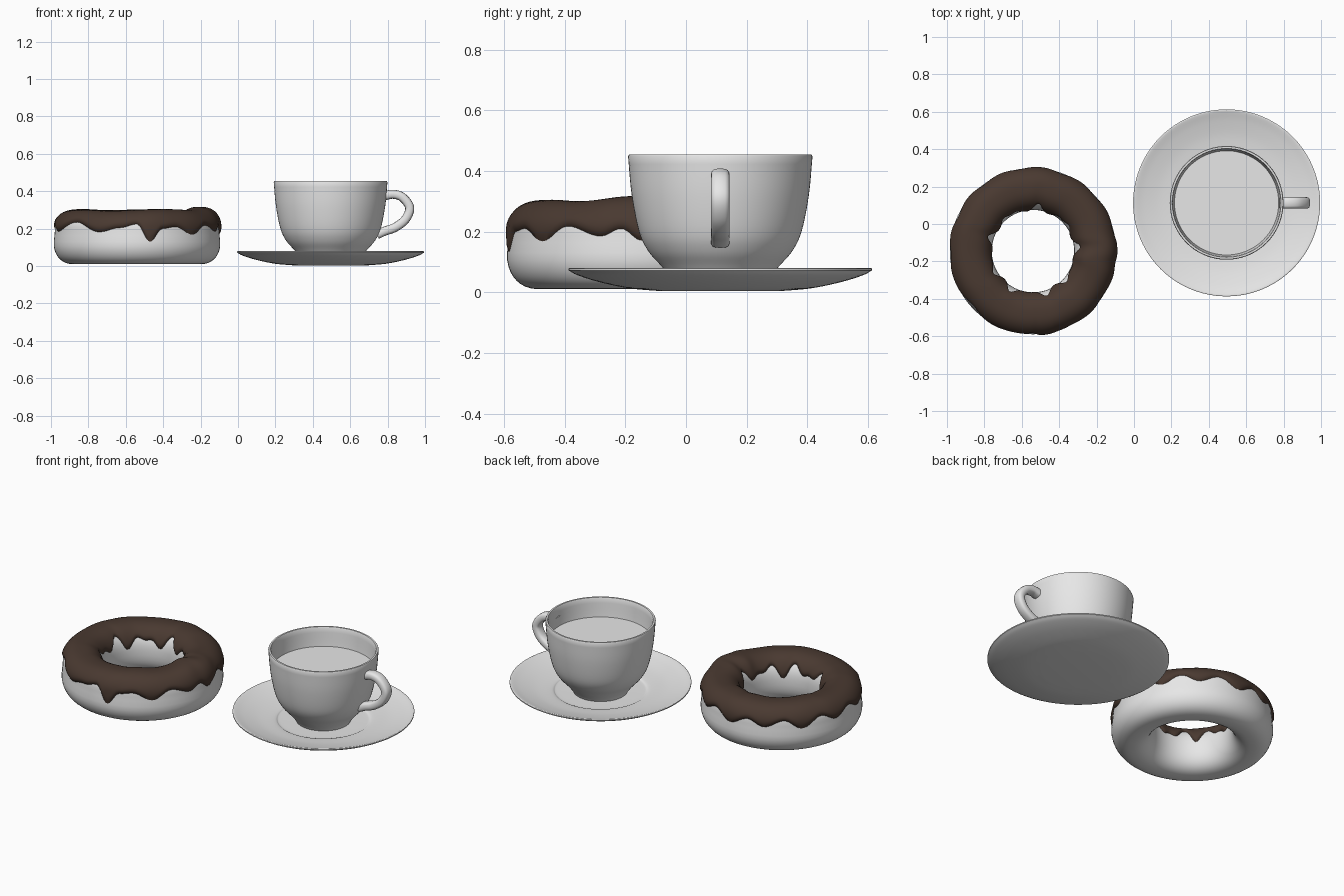
import bpy, bmesh, math
from mathutils import Vector

if "Cube" in bpy.data.objects:
    bpy.data.objects.remove(bpy.data.objects["Cube"])


def material(name, rgb):
    m = bpy.data.materials.new(name)
    m.diffuse_color = (*rgb, 1)
    m.use_nodes = True
    m.node_tree.nodes["Principled BSDF"].inputs["Base Color"].default_value = m.diffuse_color
    return m


GREY = material("light grey", (0.8, 0.8, 0.8))
BROWN = material("chocolate brown", (0.067, 0.041, 0.030))


def spline(pts, n=5):
    """Catmull-Rom curve through the given points."""
    p = [Vector(q) for q in pts]
    p = [2 * p[0] - p[1]] + p + [2 * p[-1] - p[-2]]
    out = []
    for i in range(1, len(p) - 2):
        a, b, c, d = p[i - 1:i + 3]
        for k in range(n):
            t = k / n
            out.append(0.5 * (2 * b + (c - a) * t + (2 * a - 5 * b + 4 * c - d) * t * t
                              + (3 * b - a - 3 * c + d) * t ** 3))
    return out + [p[-2]]


def rings_mesh(name, rings, mat, loc, wrap, closed, caps=False, angle=50):
    """Skin a list of point rings: wrap joins last ring to first, closed closes each ring."""
    bm = bmesh.new()
    vs = [[bm.verts.new(p) for p in r] for r in rings]
    n, m = len(vs), len(vs[0])
    for i in range(n if wrap else n - 1):
        for j in range(m if closed else m - 1):
            a, b = vs[i], vs[(i + 1) % n]
            k = (j + 1) % m
            bm.faces.new((a[j], b[j], b[k], a[k]))
    if caps:
        bm.faces.new(vs[0])
        bm.faces.new(vs[-1])
    bmesh.ops.remove_doubles(bm, verts=bm.verts, dist=1e-5)
    bmesh.ops.recalc_face_normals(bm, faces=bm.faces)
    me = bpy.data.meshes.new(name)
    bm.to_mesh(me)
    bm.free()
    me.materials.append(mat)
    me.shade_smooth()
    me.set_sharp_from_angle(angle=math.radians(angle))
    ob = bpy.data.objects.new(name, me)
    ob.location = loc
    bpy.context.collection.objects.link(ob)
    return ob


def lathe(name, profile, mat, loc, seg=72, closed=False):
    rings = []
    for i in range(seg):
        a = 2 * math.pi * i / seg
        rings.append([(r * math.cos(a), r * math.sin(a), z) for r, z in profile])
    return rings_mesh(name, rings, mat, loc, True, closed)


CUP = (0.495, 0.113, 0)
DONUT = (-0.54, -0.145, 0)

# saucer
under = spline([(0.2, 0.004), (0.3, 0.013), (0.4, 0.034), (0.47, 0.056), (0.5, 0.072)])
upper = spline([(0.5, 0.078), (0.49, 0.079), (0.44, 0.064), (0.36, 0.046), (0.27, 0.034),
                (0.25, 0.026), (0.22, 0.024)])
lathe("saucer", [(0, 0.004)] + under + upper + [(0, 0.024)], GREY, CUP, 96)

# cup: outer wall, rim, inner wall
outer = spline([(0.15, 0.026), (0.165, 0.05), (0.195, 0.087), (0.237, 0.135), (0.268, 0.2),
                (0.292, 0.32), (0.304, 0.448)])
inner = spline([(0.288, 0.448), (0.276, 0.32), (0.252, 0.2), (0.2, 0.12), (0.14, 0.06)])
lathe("cup", [(0, 0.026)] + outer + [(0.301, 0.454), (0.291, 0.454)] + inner + [(0, 0.06)],
      GREY, CUP)

# drink surface
lathe("drink", [(0, 0.34), (0.279, 0.34)], GREY, CUP)

# handle: rounded cross-section swept along a curve in the xz plane
path = spline([(0.285, 0.375), (0.335, 0.384), (0.385, 0.367), (0.423, 0.312), (0.400, 0.250),
               (0.345, 0.207), (0.290, 0.187), (0.248, 0.168)], 6)
rings = []
for i, p in enumerate(path):
    t = (path[min(i + 1, len(path) - 1)] - path[max(i - 1, 0)]).normalized()
    nrm = Vector((-t.y, t.x))
    ring = []
    for k in range(16):
        a = 2 * math.pi * k / 16
        c, s = math.cos(a), math.sin(a)
        w = 0.031 * math.copysign(abs(c) ** 0.7, c)
        h = 0.024 * math.copysign(abs(s) ** 0.7, s)
        ring.append((p.x + nrm.x * h, w, p.y + nrm.y * h))
    rings.append(ring)
rings_mesh("handle", rings, GREY, CUP, False, True, True, 60)

# dough ring with a squarish oval section
ZC, RZ, RC, RR, POW = 0.148, 0.138, 0.334, 0.114, 2.4


def section(phi, off=0.0):
    c, s = math.cos(phi), math.sin(phi)
    c = math.copysign(abs(c) ** (2 / POW), c)
    s = math.copysign(abs(s) ** (2 / POW), s)
    dent = 0.007 * math.exp(-((phi - 0.15) / 0.25) ** 2)   # soft waist on the outside
    return RC + (RR + off) * c - dent, ZC + (RZ + off) * s


lathe("dough", [section(2 * math.pi * (k / 40) - 1.5) for k in range(40)], GREY, DONUT, 72, True)

# icing: drip heights around the outer edge (degrees, z)
DRIPS = [(0, .17), (15, .22), (28, .175), (42, .22), (55, .18), (70, .22), (85, .17), (100, .215),
         (112, .18), (127, .22), (140, .17), (155, .225), (168, .185), (182, .225), (197, .185),
         (222, .235), (243, .182), (258, .205), (270, .225), (279, .13), (288, .2), (298, .21),
         (312, .168), (326, .218), (342, .185), (351, .21), (360, .17)]


def drip(deg):
    for (a, za), (b, zb) in zip(DRIPS, DRIPS[1:]):
        if a <= deg <= b:
            t = (1 - math.cos(math.pi * (deg - a) / (b - a))) / 2
            return za + (zb - za) * t


def phi_at(z):
    s = (z - ZC) / RZ
    return math.asin(math.copysign(abs(s) ** (POW / 2), s))


rings = []
SEG, STEPS = 180, 24
for i in range(SEG):
    deg = 360 * i / SEG
    a = math.radians(deg)
    lo = phi_at(drip(deg))
    hi = math.pi - phi_at(0.215 + 0.025 * math.sin(9 * a + 1) + 0.018 * math.sin(14 * a))
    # thickness varies gently, with a lump on the right side and a dip at the front left
    thick = 0.016 + 0.003 * math.sin(5 * a + 1)
    thick += 0.014 * math.exp(-((math.remainder(deg - 352, 360)) / 18) ** 2)
    thick -= 0.007 * math.exp(-((deg - 235) / 22) ** 2)
    prof = []
    for k in range(STEPS + 1):
        t = k / STEPS
        side = min(1.0, 10 * min(t, 1 - t))
        top = math.sin(math.pi * t) ** 2
        off = (0.012 + (thick - 0.012) * top) * math.sqrt(1 - (1 - side) ** 2)
        prof.append(section(lo + (hi - lo) * t, off))
    prof += [section(lo + (hi - lo) * (1 - k / 8), -0.006) for k in range(9)]
    rings.append([(r * math.cos(a), r * math.sin(a), z) for r, z in prof])
rings_mesh("icing", rings, BROWN, DONUT, True, True)
